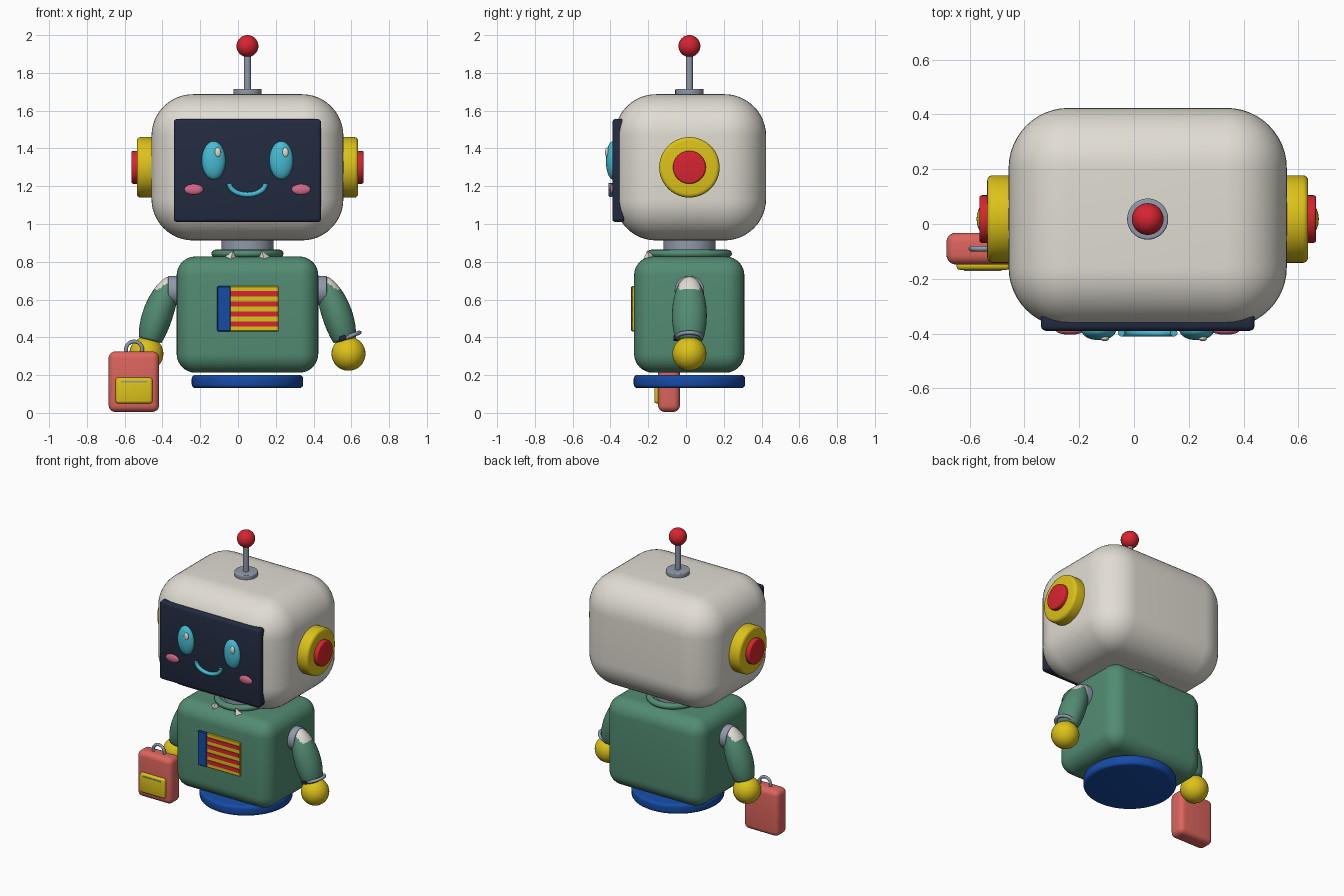
import bpy, bmesh, math
from mathutils import Vector

if "Cube" in bpy.data.objects:
    bpy.data.objects.remove(bpy.data.objects["Cube"])

CX, CY = 0.05, 0.018  # body axis


def mat(name, r, g, b):
    m = bpy.data.materials.new(name)
    m.diffuse_color = (r, g, b, 1)
    m.use_nodes = True
    m.node_tree.nodes["Principled BSDF"].inputs["Base Color"].default_value = m.diffuse_color
    return m


WHITE = mat("warm white", 0.75, 0.72, 0.65)
NAVY = mat("navy", 0.016, 0.024, 0.052)
GREEN = mat("sage green", 0.085, 0.26, 0.17)
YELLOW = mat("yellow", 0.72, 0.54, 0.01)
RED = mat("red", 0.68, 0.018, 0.03)
BLUE = mat("blue", 0.008, 0.07, 0.38)
CYAN = mat("cyan", 0.06, 0.5, 0.65)
PINK = mat("pink", 0.68, 0.14, 0.26)
CORAL = mat("coral", 0.72, 0.13, 0.11)
GRAY = mat("steel gray", 0.28, 0.32, 0.4)


def finish(name, m, bevel=0, segs=4, smooth=True):
    o = bpy.context.object
    o.name = name
    o.data.materials.append(m)
    if bevel:
        b = o.modifiers.new("round", 'BEVEL')
        b.width, b.segments, b.limit_method = bevel, segs, 'ANGLE'
        bpy.ops.object.modifier_apply(modifier="round")
    if smooth:
        bpy.ops.object.shade_smooth_by_angle(angle=math.radians(35))
    return o


def box(name, m, lo, hi, bevel=0, segs=4):
    bpy.ops.mesh.primitive_cube_add(size=1, location=[(a + b) / 2 for a, b in zip(lo, hi)])
    bpy.context.object.scale = [b - a for a, b in zip(lo, hi)]
    bpy.ops.object.transform_apply(location=False, rotation=False, scale=True)
    return finish(name, m, bevel, segs)


def disc(name, m, c, r, h, bevel=0, rot=(0, 0, 0), verts=48):
    bpy.ops.mesh.primitive_cylinder_add(vertices=verts, radius=r, depth=h, location=c, rotation=rot)
    return finish(name, m, bevel)


def ball(name, m, c, radii):
    bpy.ops.mesh.primitive_uv_sphere_add(segments=32, ring_count=20, radius=1, location=c)
    bpy.context.object.scale = radii
    bpy.ops.object.transform_apply(location=False, rotation=False, scale=True)
    return finish(name, m)


def ring(name, m, c, R, r, rot=(0, 0, 0), scale=(1, 1, 1)):
    bpy.ops.mesh.primitive_torus_add(major_radius=R, minor_radius=r, major_segments=48,
                                     minor_segments=12, location=c, rotation=rot)
    bpy.context.object.scale = scale
    return finish(name, m)


def tube(name, m, pts, r):
    cu = bpy.data.curves.new(name, 'CURVE')
    cu.dimensions, cu.bevel_depth, cu.bevel_resolution = '3D', r, 4
    cu.use_fill_caps = True
    sp = cu.splines.new('POLY')
    sp.points.add(len(pts) - 1)
    for p, q in zip(sp.points, pts):
        p.co = (*q, 1)
    sp.use_smooth = True
    cu.materials.append(m)
    o = bpy.data.objects.new(name, cu)
    bpy.context.collection.objects.link(o)
    return o


# Head and face screen
box("head", WHITE, (CX - .508, -.378, .913), (CX + .508, .424, 1.687), .22, 12)
box("face_screen", NAVY, (-.34, -.39, 1.01), (.44, -.325, 1.556), .018, 3)

# Eyes, highlights and cheeks
for s, side in ((-1, "left"), (1, "right")):
    x = CX + s * .179
    ball("eye_" + side, CYAN, (x, -.388, 1.337), (.063, .036, .101))
    ball("eye_highlight_" + side, WHITE, (x + .022, -.418, 1.38), (.016, .01, .026))
    ball("cheek_" + side, PINK, (CX + s * .284, -.39, 1.183), (.05, .014, .028))

# Smile
tube("smile", CYAN, [(CX + .096 * math.cos(a), -.398, 1.215 + .06 * math.sin(a))
                     for a in [math.pi + math.pi * i / 20 for i in range(21)]], .013)

# Ears
sideways = (0, math.pi / 2, 0)
for s, side in ((-1, "left"), (1, "right")):
    disc("ear_pad_" + side, YELLOW, (CX + s * .533, CY, 1.3), .16, .106, .02, sideways)
    disc("ear_button_" + side, RED, (CX + s * .576, CY, 1.3), .087, .078, .01, sideways)

# Antenna
disc("antenna_base", GRAY, (CX, CY, 1.698), .075, .036, .006)
disc("antenna_rod", GRAY, (CX, CY, 1.8), .019, .21, verts=24)
ball("antenna_ball", RED, (CX, CY, 1.942), (.058,) * 3)

# Neck, collar and collar points
disc("neck", GRAY, (CX, CY, .88), .138, .13)
ring("collar", GREEN, (CX, CY, .843), .17, .021, scale=(1, 1.18, 1))
for s, side in ((-1, "left"), (1, "right")):
    bpy.ops.mesh.primitive_cone_add(vertices=4, radius1=.034, depth=.045,
                                    location=(CX + s * .082, -.2, .838),
                                    rotation=(.25, -s * .25, 0))
    finish("collar_point_" + side, WHITE, smooth=False)

# Torso and base
box("torso", GREEN, (CX - .375, -.275, .213), (CX + .375, .309, .828), .1, 8)
disc("base", BLUE, (CX, CY, .166), .295, .07, .02, verts=64)

# Striped chest badge
z0, h = .432, .0265
box("badge_panel", YELLOW, (-.042, -.286, z0), (.215, -.27, z0 + 9 * h), .003, 1)
box("badge_side", BLUE, (-.11, -.29, z0), (-.04, -.27, z0 + 9 * h), .003, 1)
for i in range(1, 9, 2):
    box(f"badge_stripe_{i}", RED, (-.04, -.291, z0 + i * h), (.213, -.284, z0 + (i + 1) * h))


# Arms: swept tapering section, with a pale patch on the shoulder
def arm(name, s):
    p0, p1, p2 = Vector((.395, .715)), Vector((.475, .547)), Vector((.515, .385))
    bm = bmesh.new()
    rings, N, K = [], 32, 28
    for i in range(K + 1):
        t = i / K
        p = p0 * (1 - t) ** 2 + p1 * 2 * t * (1 - t) + p2 * t * t
        d = ((p1 - p0) * (1 - t) + (p2 - p1) * t).normalized()
        r = .08 * math.sqrt(1 - ((t - .6) / .62) ** 2)
        rings.append([])
        for j in range(N):
            a = 2 * math.pi * j / N
            u = r * math.cos(a)
            rings[-1].append(bm.verts.new((CX + s * (p.x - d.y * u),
                                           CY + 1.15 * r * math.sin(a), p.y + d.x * u)))
    for a, b in zip(rings, rings[1:]):
        for j in range(N):
            bm.faces.new((a[j], a[(j + 1) % N], b[(j + 1) % N], b[j]))
    bm.faces.new(rings[0])
    bm.faces.new(rings[-1])
    bmesh.ops.recalc_face_normals(bm, faces=bm.faces)
    for f in bm.faces:
        c = f.calc_center_median()
        f.smooth = True
        if c.z > .655 and abs(c.y - CY) < .055 and f.normal.z > .2:
            f.material_index = 1
    me = bpy.data.meshes.new(name)
    bm.to_mesh(me)
    bm.free()
    me.materials.append(GREEN)
    me.materials.append(WHITE)
    bpy.context.collection.objects.link(bpy.data.objects.new(name, me))


for s, side in ((-1, "left"), (1, "right")):
    disc("shoulder_joint_" + side, GRAY, (CX + s * .385, CY, .648), .078, .07, .006, sideways)
    arm("arm_" + side, s)
    ball("hand_" + side, YELLOW, (CX + s * .535, CY, .313), (.09,) * 3)

# Wrist watch
ring("watch_band", GRAY, (.583, CY, .403), .064, .011, (0, -.35, 0))
face = box("watch_face", NAVY, (.535, -.067, .383), (.572, -.035, .408), .006, 2)
face.rotation_euler = (0, -.35, 0)

# Carried case with pocket, zip and handle
box("case", CORAL, (-.685, -.148, .005), (-.418, -.032, .325), .035, 5)
box("case_pocket", YELLOW, (-.648, -.168, .05), (-.453, -.135, .187), .014, 3)
box("pocket_zip", GRAY, (-.62, -.171, .162), (-.483, -.165, .17))
tube("case_handle", GRAY,
     [(-.55 + .043 * math.cos(a), -.09, .335 + .043 * math.sin(a))
      for a in [-.3 + (math.pi + .6) * i / 20 for i in range(21)]], .01)
